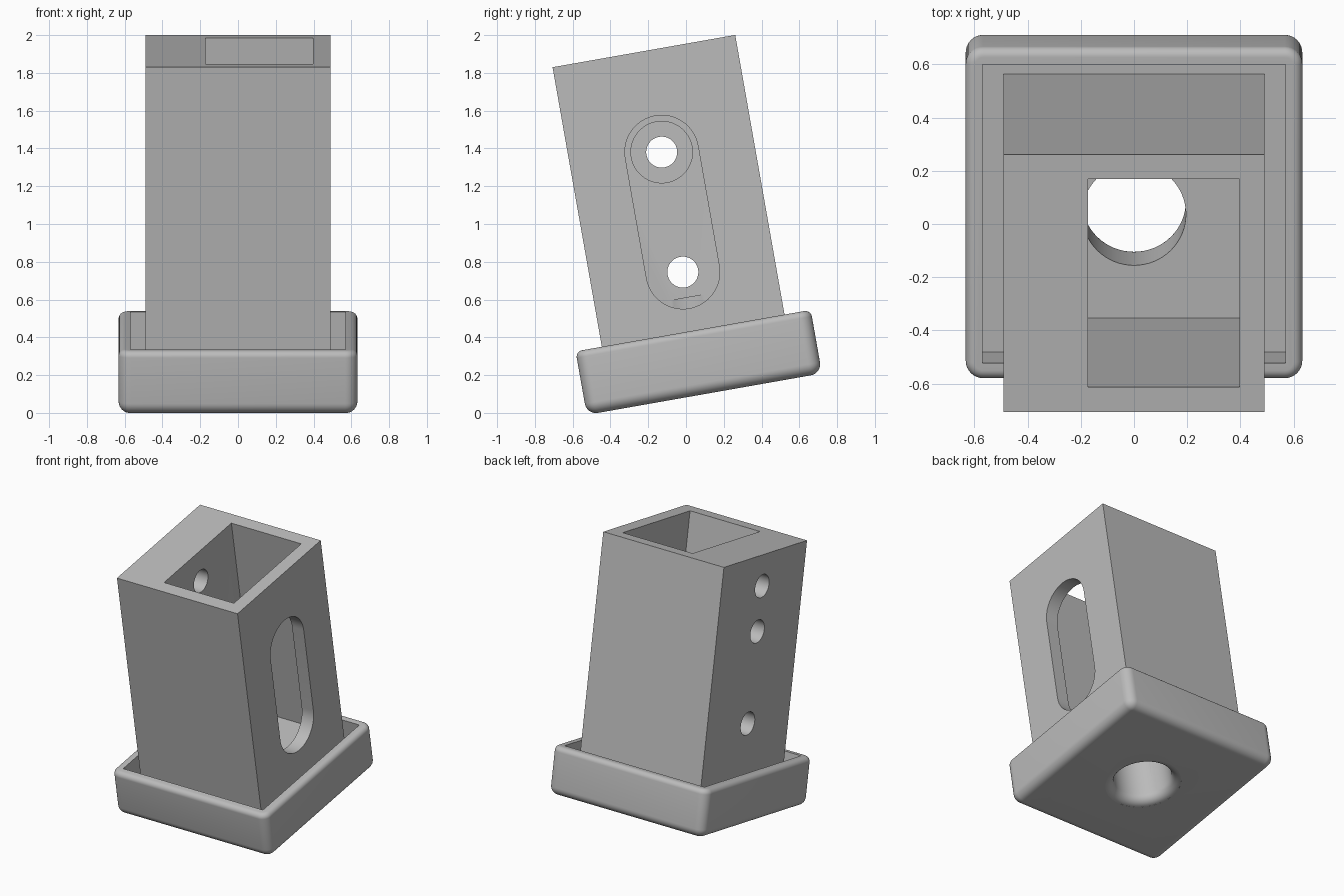
import bpy, bmesh
from math import sin, cos, pi, radians

if "Cube" in bpy.data.objects:
    bpy.data.objects.remove(bpy.data.objects["Cube"])

TILT = radians(10)
MID = 0.113                      # centre of the part along local y
BOTTOM, RIM, FLOOR, TOP = 0.081, 0.422, 0.182, 1.925
BASE, TOWER, WALL = 0.632, 0.491, 0.063
BORE, FLARE = 0.195, 0.06

grey = bpy.data.materials.new("plain grey")
grey.use_nodes = True
colour = (0.5, 0.5, 0.5, 1)
grey.diffuse_color = colour
grey.node_tree.nodes["Principled BSDF"].inputs["Base Color"].default_value = colour


def finish(bm, name):
    bmesh.ops.recalc_face_normals(bm, faces=bm.faces)
    mesh = bpy.data.meshes.new(name)
    bm.to_mesh(mesh)
    bm.free()
    mesh.materials.append(grey)
    obj = bpy.data.objects.new(name, mesh)
    bpy.context.collection.objects.link(obj)
    return obj


def box_mesh(x0, x1, y0, y1, z0, z1):
    bm = bmesh.new()
    bmesh.ops.create_cube(bm, size=1)
    for v in bm.verts:
        v.co = (x1 if v.co.x > 0 else x0, y1 if v.co.y > 0 else y0, z1 if v.co.z > 0 else z0)
    return bm


def box(name, *bounds):
    return finish(box_mesh(*bounds), name)


def round_edges(bm, test, radius):
    edges = [e for e in bm.edges if test(e)]
    bmesh.ops.bevel(bm, geom=edges, offset=radius, segments=8, profile=0.5,
                    affect='EDGES', clamp_overlap=True)


def slot(name, low, high, radius, x0, x1, n=32):
    """Prism along x with a round-ended outline (a cylinder when low == high)."""
    bm = bmesh.new()
    ring = []
    for centre, start in ((high, 0), (low, pi)):
        for i in range(n + 1):
            a = start + pi * i / n
            ring.append(bm.verts.new((x0, MID + radius * cos(a), centre + radius * sin(a))))
    bmesh.ops.remove_doubles(bm, verts=ring, dist=1e-5)
    face = bmesh.ops.contextual_create(bm, geom=bm.edges[:] or bm.verts[:])["faces"]
    out = bmesh.ops.extrude_face_region(bm, geom=face)["geom"]
    for v in out:
        if isinstance(v, bmesh.types.BMVert):
            v.co.x = x1
    return finish(bm, name)


def lathe(name, profile, n=64):
    """Solid of revolution about the local vertical axis through MID."""
    bm = bmesh.new()
    rings = [[bm.verts.new((r * cos(2 * pi * i / n), MID + r * sin(2 * pi * i / n), z))
              for i in range(n)] for r, z in profile]
    for a, b in zip(rings, rings[1:]):
        for i in range(n):
            bm.faces.new((a[i], a[i - 1], b[i - 1], b[i]))
    bm.faces.new(rings[0])
    bm.faces.new(rings[-1])
    return finish(bm, name)


def cut(target, cutters):
    for c in cutters:
        mod = target.modifiers.new("cut", 'BOOLEAN')
        mod.operation, mod.solver, mod.object = 'DIFFERENCE', 'EXACT', c
        bpy.context.view_layer.objects.active = target
        bpy.ops.object.modifier_apply(modifier=mod.name)


# Base tray: rounded outside, square inside
bm = box_mesh(-BASE, BASE, MID - BASE, MID + BASE, BOTTOM, RIM)
round_edges(bm, lambda e: abs(e.verts[0].co.z - e.verts[1].co.z) > 0.1, 0.065)
for level, radius in ((BOTTOM, 0.06), (RIM, 0.035)):
    round_edges(bm, lambda e: all(abs(v.co.z - level) < 1e-4 for v in e.verts), radius)
tray = finish(bm, "base_tray")
inner = BASE - WALL
tray_pocket = box("tray_pocket_cutter", -inner, inner, MID - inner, MID + inner, FLOOR, 1)

# Tower
tower = box("tower", -TOWER, TOWER, MID - TOWER, MID + TOWER, FLOOR, TOP)
pocket = box("pocket_cutter", -0.173, 0.396, -0.283, 0.512, 0.43, TOP + 0.2)
side_slot = slot("side_slot_cutter", 0.737, 1.382, 0.195, 0.1, 0.7)
recess = slot("recess_cutter", 1.382, 1.382, 0.163, -0.32, 0.05)
pin_holes = [slot("pin_hole_cutter", z, z, 0.082, -0.7, 0) for z in (0.737, 1.382, 1.70)]

# Vertical bore with a flared mouth underneath
profile = [(BORE + FLARE, BOTTOM - 0.1)]
for i in range(9):
    a = i * pi / 16
    profile.append((BORE + FLARE * (1 - sin(a)), BOTTOM + 0.0005 + FLARE * (1 - cos(a))))
profile.append((BORE, 0.6))
bore = lathe("bore_cutter", profile)

cut(tray, [tray_pocket, bore])
cut(tower, [pocket, bore, side_slot, recess] + pin_holes)
for c in [tray_pocket, pocket, bore, side_slot, recess] + pin_holes:
    bpy.data.objects.remove(c)

# Lean the whole part and shade the rounded surfaces
for obj in (tray, tower):
    obj.rotation_euler.x = TILT
    bpy.ops.object.select_all(action='DESELECT')
    obj.select_set(True)
    bpy.context.view_layer.objects.active = obj
    bpy.ops.object.shade_smooth_by_angle(angle=radians(30))
